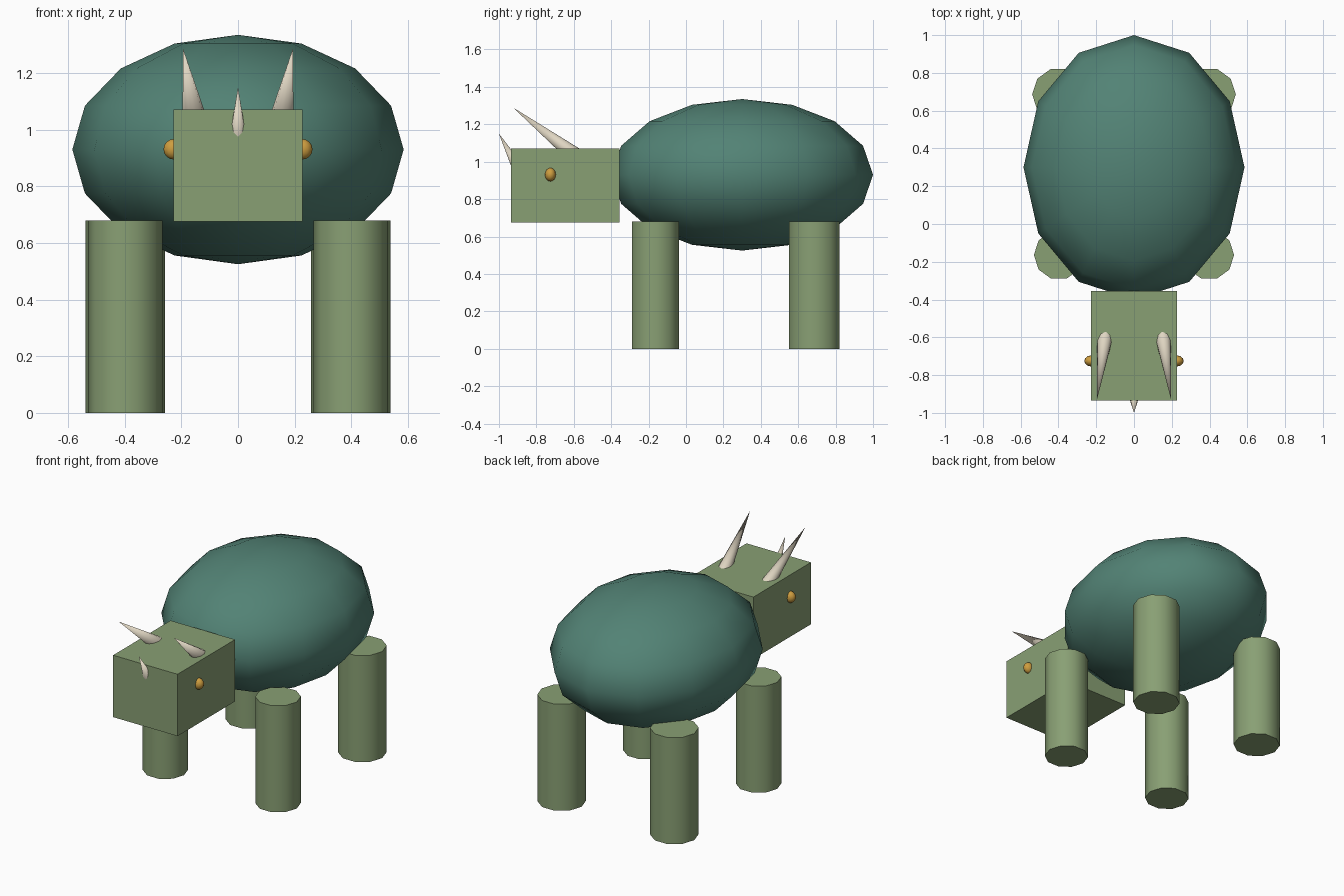
import bpy
from math import pi, radians
from mathutils import Vector

default = bpy.data.objects.get("Cube")
if default:
    bpy.data.objects.remove(default, do_unlink=True)


def material(name, rgb):
    mat = bpy.data.materials.new(name)
    mat.use_nodes = True
    mat.diffuse_color = (*rgb, 1)
    mat.node_tree.nodes["Principled BSDF"].inputs["Base Color"].default_value = (*rgb, 1)
    return mat


teal = material("deep teal hide", (0.085, 0.225, 0.178))
sage = material("sage green skin", (0.25, 0.35, 0.175))
ivory = material("ivory horn", (0.74, 0.67, 0.54))
amber = material("amber eye", (0.62, 0.34, 0.05))


def finish(name, mat, smooth=True):
    """Name and colour the newest object, and bake its size into the mesh."""
    obj = bpy.context.object
    obj.name = name
    obj.data.materials.append(mat)
    bpy.ops.object.transform_apply(location=False, rotation=True, scale=True)
    if smooth:
        bpy.ops.object.shade_smooth_by_angle(angle=radians(60))
    return obj


def ellipsoid(name, center, radii, segments, rings, mat):
    bpy.ops.mesh.primitive_uv_sphere_add(
        segments=segments, ring_count=rings, radius=1, location=center)
    bpy.context.object.scale = radii
    return finish(name, mat)


def leg(name, x, y, radius, height=0.68):
    bpy.ops.mesh.primitive_cylinder_add(
        vertices=10, radius=radius, depth=height,
        location=(x, y, height / 2), rotation=(0, 0, pi / 2))
    return finish(name, sage)


def horn(name, tip, direction, length, radius):
    """Cone ending at tip; direction runs from the tip back into the head."""
    tip, axis = Vector(tip), Vector(direction).normalized()
    bpy.ops.mesh.primitive_cone_add(
        vertices=10, radius1=radius, radius2=0, depth=length,
        location=tip + axis * length / 2,
        rotation=(-axis).to_track_quat('Z', 'Y').to_euler())
    return finish(name, ivory)


# Body
ellipsoid("body", (0, 0.3, 0.93), (0.585, 0.7, 0.405), 12, 8, teal)

# Head
bpy.ops.mesh.primitive_cube_add(size=1, location=(0, -0.645, 0.873))
bpy.context.object.scale = (0.455, 0.58, 0.395)
finish("head", sage, smooth=False)

# Paired legs, eyes and brow horns
for side, s in (("left", 1), ("right", -1)):
    leg(f"front_leg_{side}", s * 0.398, -0.164, 0.132)
    leg(f"back_leg_{side}", s * 0.398, 0.686, 0.141)
    ellipsoid(f"eye_{side}", (s * 0.228, -0.725, 0.931),
              (0.035, 0.029, 0.036), 12, 8, amber)
    horn(f"brow_horn_{side}", (s * 0.195, -0.925, 1.29),
         (s * -0.1, 0.79, -0.61), 0.43, 0.0445)

# Nose horn
horn("nose_horn", (0, -1, 1.15), (0, 0.485, -0.875), 0.2, 0.03)
